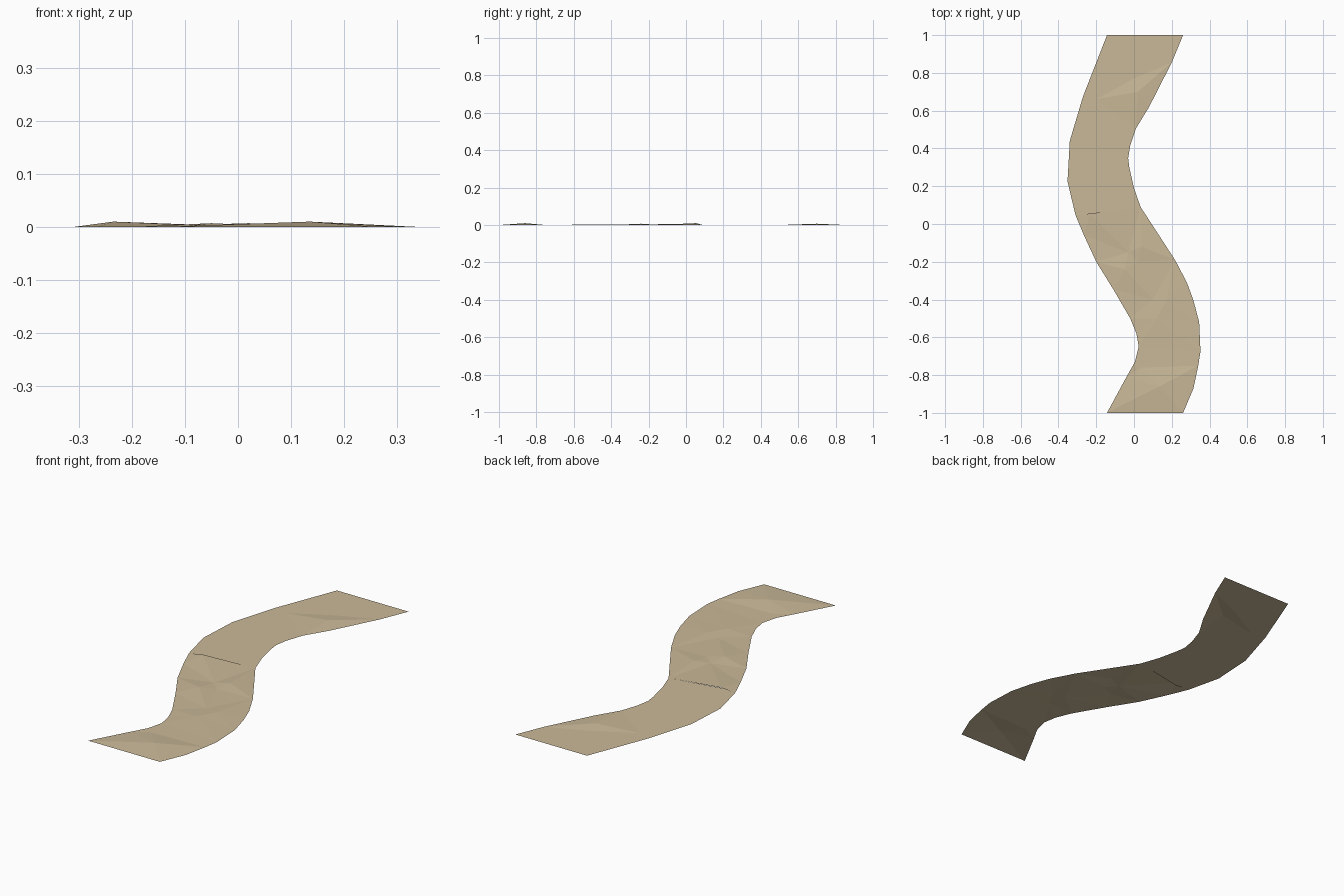
import bpy
from mathutils import Vector
from mathutils.geometry import delaunay_2d_cdt

if "Cube" in bpy.data.objects:
    bpy.data.objects.remove(bpy.data.objects["Cube"])

tan = bpy.data.materials.new("sandy_tan")
tan.diffuse_color = (0.59, 0.485, 0.315, 1)
tan.use_nodes = True
tan.node_tree.nodes["Principled BSDF"].inputs["Base Color"].default_value = tan.diffuse_color


def sheet(name, outline, wrinkles):
    """Flat path section cut to a counter-clockwise outline, raised at the wrinkle points."""
    pts = [p if len(p) == 3 else (*p, 0.0) for p in outline] + wrinkles
    flat, _, faces, origin, _, _ = delaunay_2d_cdt(
        [Vector(p[:2]) for p in pts], [], [list(range(len(outline)))], 1, 1e-5)
    verts = [(v.x, v.y, pts[o[0]][2] if o else 0.0) for v, o in zip(flat, origin)]
    mesh = bpy.data.meshes.new(name)
    # keep every face pointing up
    up = []
    for f in faces:
        a, b, c = (flat[i] for i in f[:3])
        ccw = (b.x - a.x) * (c.y - a.y) - (b.y - a.y) * (c.x - a.x) > 0
        up.append(list(f) if ccw else list(reversed(f)))
    mesh.from_pydata(verts, [], up)
    mesh.materials.append(tan)
    ob = bpy.data.objects.new(name, mesh)
    bpy.context.collection.objects.link(ob)
    return ob


# front section: right edge upwards, raised lip, left edge downwards
front_right = [(.26, -1), (.315, -.87), (.34, -.75), (.352, -.675), (.345, -.52),
               (.315, -.405), (.28, -.31), (.217, -.19), (.1, -.01)]
lip = [(.035, .09), (-.235, .055, .01), (-.31, .048)]
front_left = [(-.265, -.06), (-.2, -.2), (-.11, -.345), (-.02, -.5), (.013, -.58),
              (.025, -.65), (.005, -.73), (-.04, -.81), (-.143, -1)]
sheet("front_path", front_right + lip + front_left, [
    (.135, -.86, .01), (.04, -.76, 0),
    (.12, -.5, .004), (.17, -.41, .004), (.1, -.4, 0),
    (-.05, -.24, .007), (-.03, -.15, .001), (.04, -.12, .006), (.02, -.2, .001)])

# back section: starts flat just under the lip
back_right = [(.035, .09), (0, .19), (-.025, .3), (-.031, .35), (-.02, .415),
              (.01, .505), (.08, .62), (.2, .855), (.26, 1)]
back_left = [(-.143, 1), (-.27, .675), (-.34, .44), (-.352, .225), (-.31, .048)]
sheet("back_path", back_right + back_left + [(-.235, .038)], [
    (.02, .7, .007), (0, .77, 0), (-.19, .78, 0), (-.2, .66, 0)])
